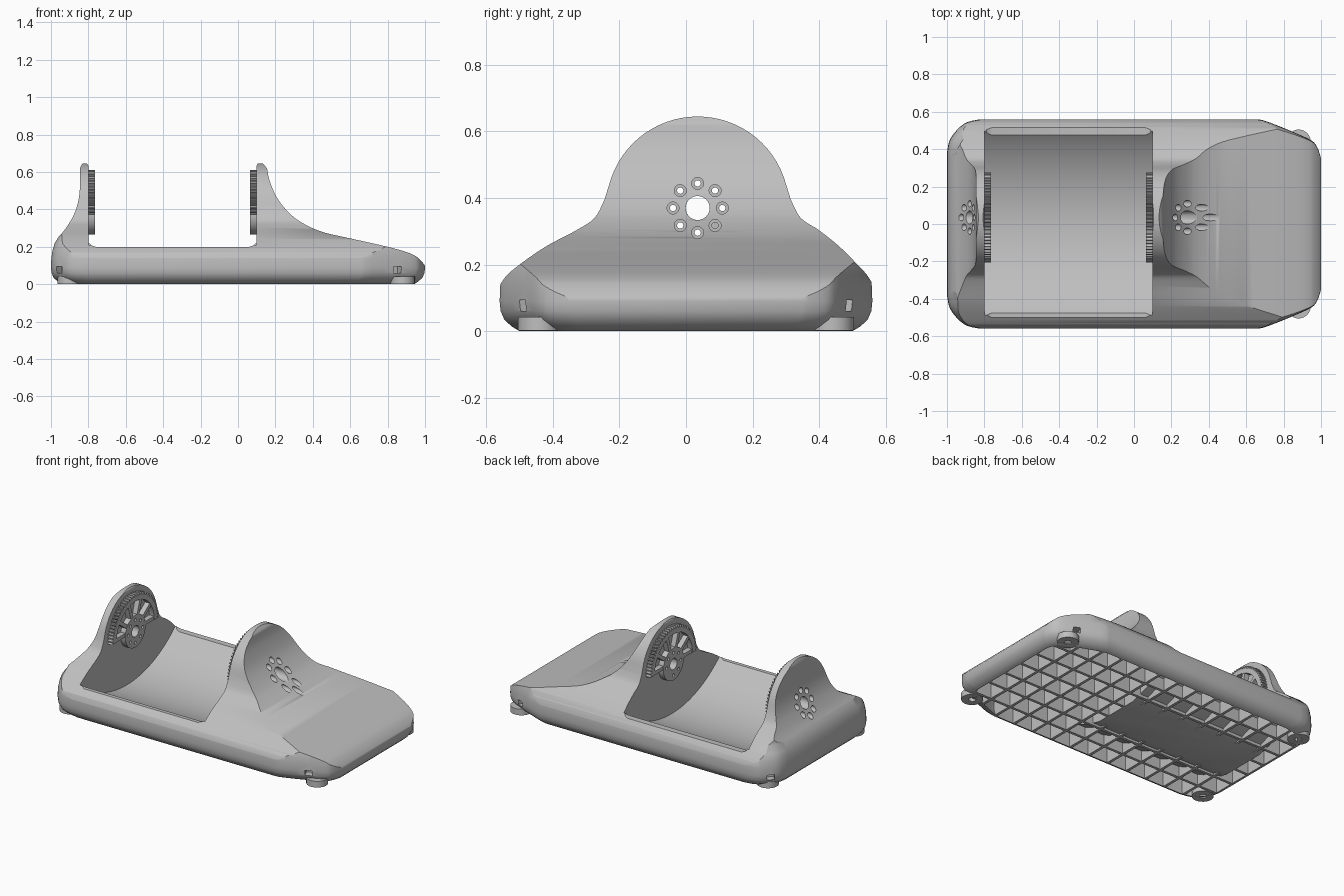
import bpy, bmesh, math
from mathutils import Vector, Matrix

if bpy.data.objects.get("Cube"):
    bpy.data.objects.remove(bpy.data.objects["Cube"])

grey = bpy.data.materials.new("plain grey")
grey.use_nodes = True
grey.diffuse_color = (0.52, 0.52, 0.52, 1)
grey.node_tree.nodes["Principled BSDF"].inputs["Base Color"].default_value = (0.52, 0.52, 0.52, 1)

AXIS_Y, AXIS_Z = 0.035, 0.37      # centre of the wheel holes


def finish(bm, name):
    bmesh.ops.recalc_face_normals(bm, faces=bm.faces)
    mesh = bpy.data.meshes.new(name)
    bm.to_mesh(mesh)
    bm.free()
    ob = bpy.data.objects.new(name, mesh)
    bpy.context.collection.objects.link(ob)
    mesh.materials.append(grey)
    return ob


def loft(name, rings):
    """Skin a stack of equal closed rings and cap both ends."""
    bm = bmesh.new()
    rows = [[bm.verts.new(p) for p in ring] for ring in rings]
    n = len(rows[0])
    for a, b in zip(rows, rows[1:]):
        for i in range(n):
            bm.faces.new((a[i], a[(i + 1) % n], b[(i + 1) % n], b[i]))
    bm.faces.new(rows[0])
    bm.faces.new(rows[-1])
    return finish(bm, name)


def curve(pts, steps=5):
    """Catmull-Rom curve through 2D points."""
    p = [Vector(q) for q in pts]
    p = [p[0]] + p + [p[-1]]
    out = []
    for a, b, c, d in zip(p, p[1:], p[2:], p[3:]):
        for k in range(steps):
            t = k / steps
            out.append(tuple(0.5 * (2 * b + (c - a) * t + (2 * a - 5 * b + 4 * c - d) * t * t
                                    + (3 * b - a - 3 * c + d) * t ** 3)))
    return out + [tuple(pts[-1])]


def rod(name, r, x0, x1, y, z, n=32):
    circle = [(y + r * math.cos(i * math.tau / n), z + r * math.sin(i * math.tau / n)) for i in range(n)]
    return loft(name, [[(x, *c) for c in circle] for x in (x0, x1)])


def boxes(name, matrices):
    bm = bmesh.new()
    for m in matrices:
        bmesh.ops.create_cube(bm, size=1, matrix=m)
    return finish(bm, name)


def box_at(centre, size, turn=None):
    return Matrix.Translation(centre) @ (turn or Matrix()) @ Matrix.Diagonal((*size, 1))


def cut(ob, tool, op="DIFFERENCE", keep=False):
    mod = ob.modifiers.new("cut", "BOOLEAN")
    mod.operation, mod.object, mod.solver = op, tool, "EXACT"
    bpy.context.view_layer.objects.active = ob
    bpy.ops.object.modifier_apply(modifier=mod.name)
    if not keep:
        bpy.data.objects.remove(tool)


def ring(name, r_in, r_out, angle, segs, place):
    """Flat ring or half ring, 0 to 1 thick; r_out is a function of the step."""
    bm = bmesh.new()
    full = angle > 6
    rows = []
    for i in range(segs + (not full)):
        a = angle * i / segs
        c, s = math.cos(a), math.sin(a)
        rows.append([bm.verts.new(place(r * c, r * s, t))
                     for r, t in ((r_in, 0), (r_out(i), 0), (r_out(i), 1), (r_in, 1))])
    for i in range(segs):
        a, b = rows[i], rows[(i + 1) % len(rows)]
        for k in range(4):
            bm.faces.new((a[k], a[(k + 1) % 4], b[(k + 1) % 4], b[k]))
    if not full:
        bm.faces.new(rows[0])
        bm.faces.new(rows[-1])
    return finish(bm, name)


# Plan outline, bulged over its height
half = (curve([(-1, 0.38), (-0.985, 0.45), (-0.94, 0.51), (-0.89, 0.545), (-0.82, 0.56)], 3)
        + curve([(0.66, 0.56), (0.72, 0.545), (0.92, 0.462), (0.975, 0.42), (1, 0.35)], 3))
outline = half + [(x, -y) for x, y in reversed(half)]


def slab(name, layers, sx=1, sy=1):
    return loft(name, [[(x * sx * (1 - i), y * sy * (1 - i / 0.56), z) for x, y in outline]
                       for z, i in layers])


body = slab("cradle_body", [(0, 0.06), (0.015, 0.035), (0.035, 0.014), (0.06, 0.003), (0.09, 0),
                            (0.14, 0.002), (0.18, 0.008), (0.22, 0.02), (0.26, 0.045), (0.7, 0.1)])

# Lengthwise profile with both uprights
long_profile = ([(-1.1, -0.05), (-1.1, 0.12)]
    + curve([(-1.02, 0.18), (-0.98, 0.23), (-0.92, 0.3), (-0.87, 0.39), (-0.847, 0.49), (-0.845, 0.62)])
    + [(-0.835, 0.642), (-0.825, 0.65), (-0.81, 0.65), (-0.8, 0.635)]
    + curve([(-0.8, 0.24), (-0.787, 0.211), (-0.76, 0.2)], 3)
    + curve([(0.06, 0.2), (0.087, 0.211), (0.1, 0.24)], 3)
    + [(0.1, 0.635), (0.108, 0.65), (0.13, 0.65)]
    + curve([(0.155, 0.62), (0.17, 0.55), (0.21, 0.46), (0.27, 0.385), (0.34, 0.33), (0.45, 0.28),
             (0.6, 0.245), (0.8, 0.2), (0.92, 0.165), (0.975, 0.13), (1.02, 0.07)])
    + [(1.1, -0.05)])
cut(body, loft("long_cutter", [[(x, y, z) for x, z in long_profile] for y in (-0.7, 0.7)]), "INTERSECT")

# Crosswise profile: round head on flared shoulders
arc = [(AXIS_Y + 0.275 * math.cos(math.radians(a)), AXIS_Z + 0.275 * math.sin(math.radians(a)))
       for a in range(165, 14, -5)]
left = [(-0.58, 0.1), (-0.545, 0.16), (-0.5, 0.2), (-0.42, 0.255), (-0.33, 0.303), (-0.275, 0.34),
        (-0.245, 0.395)]
right = [(0.315, 0.395), (0.345, 0.34), (0.4, 0.303), (0.46, 0.255), (0.515, 0.2), (0.55, 0.16), (0.58, 0.1)]
cross = [(-0.65, -0.05)] + curve(left) + arc + curve(right) + [(0.65, -0.05)]
cut(body, loft("cross_cutter", [[(x, y, z) for y, z in cross] for x in (-1.2, 1.2)]), "INTERSECT")

# Round trough between the uprights
cut(body, rod("trough_cutter", 0.735, -0.8, 0.1, 0, 0.76, 128))

# Hollow underside, left as a square rib grid
PITCH, RIB = 0.145, 0.018
cells = boxes("cell_cutter", [box_at((i * PITCH, j * PITCH, 0.04), (PITCH - RIB, PITCH - RIB, 0.18))
                              for i in range(-7, 8) for j in range(-4, 5)])
cut(cells, slab("cavity_limit", [(-0.02, 0.06), (0.05, 0.04), (0.2, 0.06)], 0.99, 0.98), "INTERSECT")
cut(cells, rod("trough_skin", 0.775, -0.84, 0.14, 0, 0.76, 64))
cut(body, cells)

# Corner slots and foot bosses
slots = []
for side in (-1, 1):
    for x, y, lean in ((-0.955, 0.49, 130), (0.85, 0.485, 67)):
        slots.append(box_at((x, y * side, 0.077), (0.09, 0.045, 0.033),
                            Matrix.Rotation(math.radians(lean * side), 4, "Z")))
cut(body, boxes("slot_cutter", slots))
parts = [body]
for label, cx in (("right", -0.9), ("left", 0.88)):
    for end, cy in (("front", -0.44), ("back", 0.44)):
        parts.append(ring(f"{label}_{end}_foot_boss", 0.022, lambda i: 0.065, math.tau, 32,
                          lambda u, v, t: (cx + u, cy + v, 0.002 + 0.04 * t)))

# Half gears with hub and spokes on the inner faces
gears = []
for label, x0, x1 in (("right", -0.803, -0.765), ("left", 0.103, 0.065)):
    def on_wall(u, v, t):
        return (x0 + (x1 - x0) * t, AXIS_Y + u, AXIS_Z + v)
    parts.append(ring(f"{label}_gear_rim", 0.195, lambda i: 0.24 if i % 4 < 2 else 0.225,
                      math.pi, 144, on_wall))
    hub = ring(f"{label}_gear_hub", 0.036, lambda i: 0.105, math.tau, 48, on_wall)
    gears.append(hub)
    spokes = []
    for k in range(6):
        a = k * math.pi / 5
        lift = 0.012 if k in (0, 5) else 0
        centre = ((x0 + x1) / 2, AXIS_Y + 0.15 * math.cos(a), AXIS_Z + 0.15 * math.sin(a) + lift)
        spokes.append(box_at(centre, (0.034, 0.105, 0.024), Matrix.Rotation(a, 4, "X")))
    parts.append(boxes(f"{label}_gear_spokes", spokes))

# Axle hole and eight counterbored bolt holes through both uprights
cut(body, rod("axle_cutter", 0.036, -1.2, 1.2, AXIS_Y, AXIS_Z))
for k in range(8):
    a = k * math.pi / 4
    y, z = AXIS_Y + 0.074 * math.cos(a), AXIS_Z + 0.074 * math.sin(a)
    bolt = rod("bolt_cutter", 0.0095, -1.2, 1.2, y, z, 16)
    for hub in gears:
        cut(hub, bolt, keep=True)
    cut(body, bolt)
    for x0, x1 in ((-1.2, -0.825), (0.125, 1.2)):
        cut(body, rod("counterbore_cutter", 0.018, x0, x1, y, z, 20))

# Smooth shading with sharp edges kept
bpy.ops.object.select_all(action="DESELECT")
for ob in parts + gears:
    ob.select_set(True)
bpy.context.view_layer.objects.active = body
bpy.ops.object.shade_smooth_by_angle(angle=math.radians(35))
